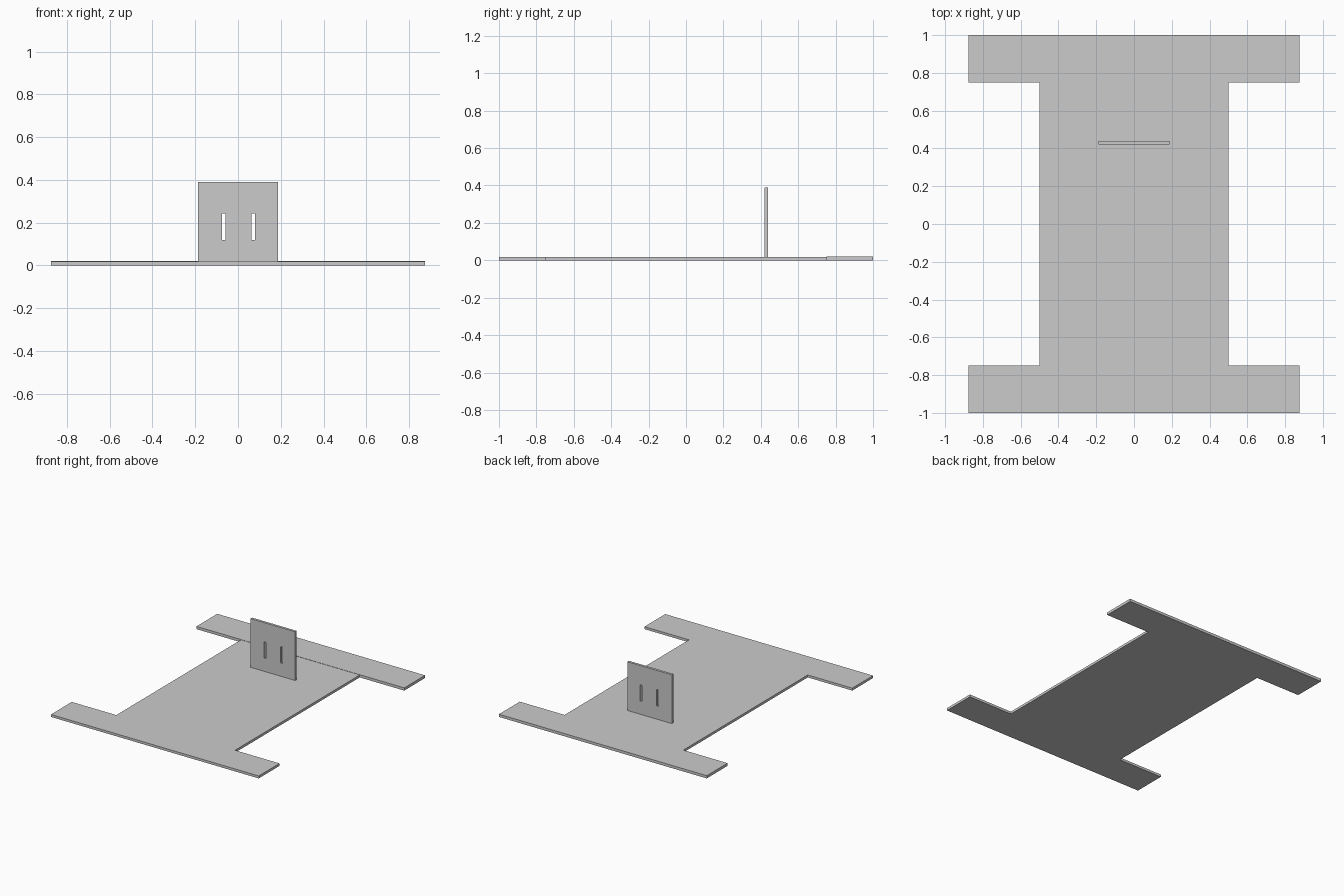
import bpy
import bmesh

if "Cube" in bpy.data.objects:
    bpy.data.objects.remove(bpy.data.objects["Cube"], do_unlink=True)

grey = bpy.data.materials.new("plain grey")
grey.use_nodes = True
grey.diffuse_color = (0.6, 0.6, 0.6, 1)
grey.node_tree.nodes["Principled BSDF"].inputs["Base Color"].default_value = (0.6, 0.6, 0.6, 1)


def prism(name, points, depth):
    """Extrude a closed 3D outline along the vector depth."""
    bm = bmesh.new()
    face = bm.faces.new([bm.verts.new(p) for p in points])
    top = bmesh.ops.extrude_face_region(bm, geom=[face])["geom"]
    bmesh.ops.translate(bm, vec=depth, verts=[v for v in top if isinstance(v, bmesh.types.BMVert)])
    bmesh.ops.recalc_face_normals(bm, faces=bm.faces)
    mesh = bpy.data.meshes.new(name)
    bm.to_mesh(mesh)
    bm.free()
    mesh.materials.append(grey)
    obj = bpy.data.objects.new(name, mesh)
    bpy.context.collection.objects.link(obj)
    return obj


def upright(name, x0, x1, z0, z1, y0, y1):
    return prism(name, [(x0, y0, z0), (x1, y0, z0), (x1, y0, z1), (x0, y0, z1)], (0, y1 - y0, 0))


THICK, REAR_THICK = 0.0188, 0.0208
WIDE, NARROW, BAR = 0.875, 0.5, 0.75

# Floor panel with the wide front bar
half = [(WIDE, -1), (WIDE, -BAR), (NARROW, -BAR), (NARROW, BAR)]
outline = half + [(-x, y) for x, y in reversed(half)]
prism("floor_panel", [(x, y, 0) for x, y in outline], (0, 0, THICK))

# Slightly thicker rear bar
upright("rear_bar", -WIDE, WIDE, 0, REAR_THICK, BAR, 1)

# Upright plate with two slots
plate = upright("upright_plate", -0.1875, 0.1875, THICK, 0.39, 0.42, 0.4385)
for side, x in (("right", -0.075), ("left", 0.0625)):
    cutter = upright(side + "_slot_cutter", x, x + 0.0175, 0.12, 0.243, 0.38, 0.48)
    cutter.hide_render = True
    cutter.hide_viewport = True
    cut = plate.modifiers.new(side + " slot", "BOOLEAN")
    cut.operation = "DIFFERENCE"
    cut.solver = "EXACT"
    cut.object = cutter
